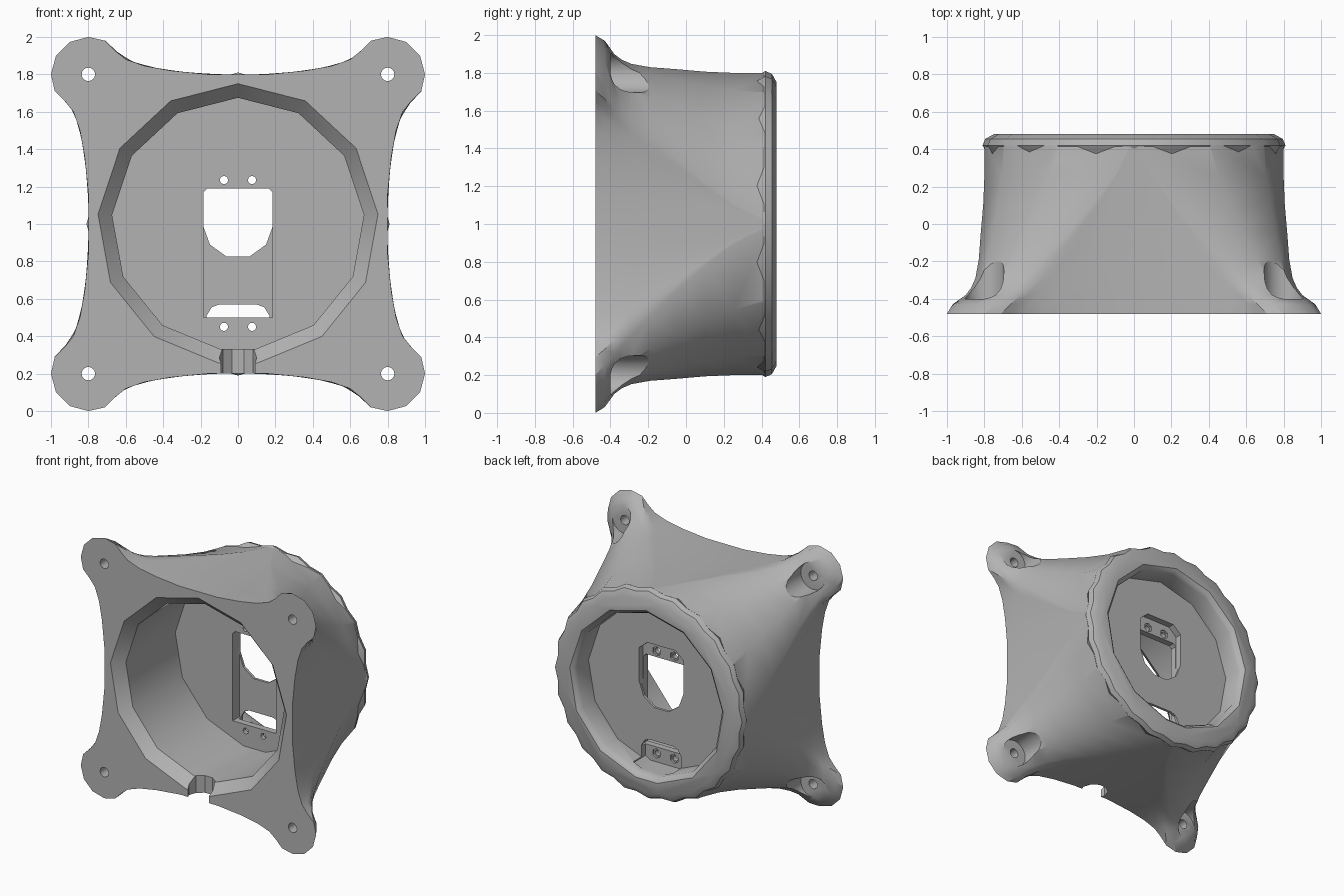
import bpy, bmesh
from math import sin, cos, pi, radians

cube = bpy.data.objects.get("Cube")
if cube:
    bpy.data.objects.remove(cube, do_unlink=True)

grey = bpy.data.materials.new("plain_grey")
grey.use_nodes = True
colour = (0.45, 0.45, 0.45, 1)
grey.diffuse_color = colour
grey.node_tree.nodes["Principled BSDF"].inputs["Base Color"].default_value = colour


def loft(name, sections, upright=False):
    """Closed solid through matching outlines, each given as (depth, points)."""
    bm = bmesh.new()
    rings = [[bm.verts.new((a, b, d) if upright else (a, d, b)) for a, b in pts]
             for d, pts in sections]
    n = len(rings[0])
    for lo, hi in zip(rings, rings[1:]):
        for i in range(n):
            j = (i + 1) % n
            bm.faces.new((lo[i], lo[j], hi[j], hi[i]))
    bm.faces.new(rings[0][::-1])
    bm.faces.new(rings[-1])
    bmesh.ops.recalc_face_normals(bm, faces=bm.faces[:])
    mesh = bpy.data.meshes.new(name)
    bm.to_mesh(mesh)
    bm.free()
    mesh.materials.append(grey)
    ob = bpy.data.objects.new(name, mesh)
    bpy.context.collection.objects.link(ob)
    return ob


def circle(r, n, x=0, z=1, turn=0):
    return [(x + r * sin(2 * pi * i / n + turn), z + r * cos(2 * pi * i / n + turn))
            for i in range(n)]


def bore(r):
    """Thirteen-sided opening with a short edge at the bottom."""
    return [(r * sin(radians(28.65 * k)), 1 + r * cos(radians(28.65 * k)))
            for k in range(-6, 7)]


def mirrored(half):
    return half + [(-x, z) for x, z in reversed(half)]


# Front outline: how far a side flares out, from its middle to the corner lobe
FLARE = [(0.16, 0), (0.36, 0.02), (0.5, 0.045), (0.6, 0.08),
         (0.655, 0.124), (0.71, 0.18), (0.8, 0.2)]


def flare(x):
    for (x0, f0), (x1, f1) in zip(FLARE, FLARE[1:]):
        if x <= x1:
            return max(0, f0 + (f1 - f0) * (x - x0) / (x1 - x0))
    return f1


def body_outline(y, e):
    """Rounded square with flared corners, turning into a circle at the back."""
    c = 0.02 + 0.78 * ((0.42 - y) / 0.9) ** 1.3
    e = min(e, flare(c))
    r = 0.8 + e - c
    side = [(c * x / 0.8, 0.8 + min(e, flare(c * x / 0.8))) for x, f in FLARE]
    arc = [(c + r * sin(a), c + r * cos(a)) for a in (pi / 6, pi / 3)]
    quarter = side + arc + [(b, a) for a, b in reversed(side)]
    pts = []
    for _ in range(4):
        pts += [(x, 1 + z) for x, z in quarter]
        quarter = [(z, -x) for x, z in quarter]
    return pts


# Outer shell
PROFILE = [(-0.48, 0.2), (-0.43, 0.17), (-0.38, 0.1), (-0.34, 0.07), (-0.29, 0.048),
           (-0.19, 0.03), (-0.05, 0.022), (0.1, 0.015), (0.25, 0.008), (0.42, 0)]
body = loft("mount_body", [(y, body_outline(y, e)) for y, e in PROFILE])
bpy.context.view_layer.objects.active = body
body.select_set(True)


def combine(tool, operation):
    """Join a helper solid to the body, or cut it away, then drop the helper."""
    mod = body.modifiers.new("shape", "BOOLEAN")
    mod.operation = operation
    mod.solver = "MANIFOLD"
    mod.object = tool
    bpy.ops.object.modifier_apply(modifier=mod.name)
    bpy.data.objects.remove(tool, do_unlink=True)


def cut(name, sections, upright=False):
    combine(loft(name, sections, upright), "DIFFERENCE")


# Rounded, many-faceted rim at the back, from two turned rings
for turn in (0, pi / 12):
    rim = loft("back_rim", [(y, circle(r, 12, turn=turn)) for r, y in
                            ((0.775, 0.36), (0.81, 0.42), (0.795, 0.455), (0.75, 0.48))])
    combine(rim, "UNION")

# Front cavity with chamfered mouth, and back recess with softened lip
cut("front_cavity", [(-0.5, bore(0.769)), (-0.40, bore(0.675)), (0.2, bore(0.675))])
cut("back_recess", [(0.3, bore(0.62)), (0.44, bore(0.62)),
                    (0.465, bore(0.635)), (0.5, bore(0.68))])

# Rectangular pocket in the dividing wall
cut("front_pocket", [(y, mirrored([(0.165, 1.19), (0.185, 1.17), (0.185, 0.5)]))
                     for y in (0.15, 0.28)])

# Upper and lower pockets from the back
upper = mirrored([(0.12, 1.31), (0.19, 1.25), (0.19, 1.0), (0.15, 0.89), (0.06, 0.825)])
lower = mirrored([(0.1, 0.57), (0.14, 0.555), (0.168, 0.51), (0.168, 0.41), (0.13, 0.385)])
for name, pts in (("upper_pocket", upper), ("lower_pocket", lower)):
    cut(name, [(y, pts) for y in (0.25, 0.4)])

# Small fixing holes in the dividing wall, with hexagonal seats
for x in (-0.075, 0.075):
    for z in (0.45, 1.235):
        cut("small_hole", [(y, circle(0.022, 12, x, z)) for y in (0.15, 0.4)])
        cut("nut_seat", [(y, circle(0.036, 6, x, z)) for y in (0.235, 0.39)])

# Corner screw holes with counterbores
for x in (-0.8, 0.8):
    for z in (0.2, 1.8):
        cut("screw_hole", [(y, circle(0.036, 16, x, z)) for y in (-0.6, -0.35)])
        cut("counterbore", [(y, circle(0.105, 20, x, z)) for y in (-0.4, 0.1)])

# Cable notch through the bottom of the front lip
cut("cable_notch", [(z, circle(0.1, 10, 0, -0.45, pi / 10)) for z in (0.1, 0.45)], True)

# Smooth curved sides, crisp rims
bpy.ops.object.shade_smooth_by_angle(angle=radians(32))
